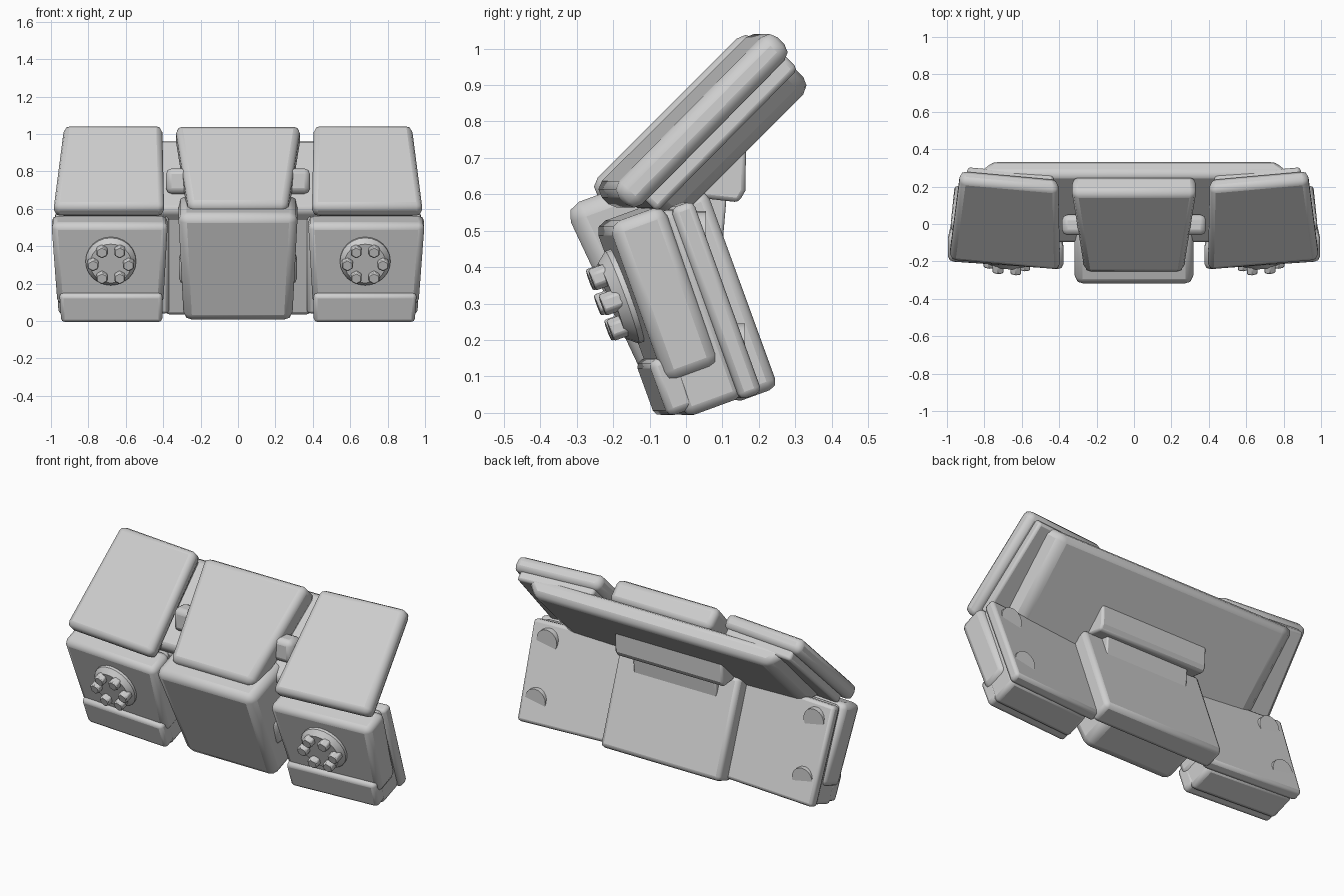
import bpy, bmesh, math
from mathutils import Matrix, Vector

if "Cube" in bpy.data.objects:
    bpy.data.objects.remove(bpy.data.objects["Cube"], do_unlink=True)

grey = bpy.data.materials.new("plain_grey")
grey.use_nodes = True
grey.diffuse_color = (0.62, 0.62, 0.62, 1)
grey.node_tree.nodes["Principled BSDF"].inputs["Base Color"].default_value = (0.62, 0.62, 0.62, 1)

LOWER = Matrix.Rotation(math.radians(20), 4, 'X')
UPPER = Matrix.Rotation(math.radians(-45), 4, 'X')
WORLD = Matrix.Identity(4)


def finish(bm, name, tilt, yaw=0, side=1, bevel=0, segments=2):
    """Tilt, sweep back, mirror and bevel a mesh, then add it to the scene."""
    bm.transform(tilt)
    for v in bm.verts:
        v.co.y += yaw * (abs(v.co.x) - 0.4)
        v.co.x *= side
    bmesh.ops.recalc_face_normals(bm, faces=bm.faces)
    mesh = bpy.data.meshes.new(name)
    bm.to_mesh(mesh)
    bm.free()
    mesh.materials.append(grey)
    ob = bpy.data.objects.new(name, mesh)
    bpy.context.collection.objects.link(ob)
    if bevel:
        mod = ob.modifiers.new("bevel", 'BEVEL')
        mod.width, mod.segments = bevel, segments
        mod.limit_method = 'ANGLE'
    bpy.ops.object.select_all(action='DESELECT')
    ob.select_set(True)
    bpy.context.view_layer.objects.active = ob
    bpy.ops.object.shade_smooth_by_angle(angle=math.radians(28))
    return ob


def slab(name, tilt, bottom_x, top_x, depth, height, front_low=None, back_shrink=0, **kw):
    """Tapered block: x ranges at bottom and top, depth and height in the tilted frame."""
    bm = bmesh.new()
    bmesh.ops.create_cube(bm, size=1)
    for v in bm.verts:
        top, back = v.co.z > 0, v.co.y > 0
        xs = top_x if top else bottom_x
        x = xs[1] - back * back_shrink if v.co.x > 0 else xs[0] + back * back_shrink
        y = depth[back]
        if front_low is not None and not back and not top:
            y = front_low
        v.co = Vector((x, y, height[top]))
    return finish(bm, name, tilt, **kw)


def disc(bm, centre, radius, y0, y1, sides, tip=1.0):
    """Cylinder along y from y0 to y1; the y1 end is scaled by tip."""
    turn = Matrix.Translation((centre[0], (y0 + y1) / 2, centre[1])) @ Matrix.Rotation(math.pi / 2, 4, 'X')
    bmesh.ops.create_cone(bm, cap_ends=True, segments=sides, radius1=radius,
                          radius2=radius * tip, depth=abs(y1 - y0), matrix=turn)


def profile(name, points, half_width, bevel):
    """Side outline in y and z, extruded across x."""
    bm = bmesh.new()
    face = bm.faces.new([bm.verts.new((-half_width, y, z)) for y, z in points])
    out = bmesh.ops.extrude_face_region(bm, geom=[face])
    moved = [g for g in out["geom"] if isinstance(g, bmesh.types.BMVert)]
    bmesh.ops.translate(bm, verts=moved, vec=(2 * half_width, 0, 0))
    return finish(bm, name, WORLD, bevel=bevel)


# Centre plates
slab("upper_centre_plate", UPPER, (-.265, .265), (-.335, .335), (-.628, -.49), (.25, .86), bevel=.035)
slab("lower_centre_plate", LOWER, (-.29, .29), (-.32, .32), (-.122, .22), (.015, .645), front_low=-.065, bevel=.045)

# Backing plates
slab("upper_back_plate", UPPER, (-.86, .86), (-.86, .86), (-.50, -.39), (.34, .88), back_shrink=.1, bevel=.035)
slab("lower_back_plate", LOWER, (-.39, .39), (-.39, .39), (.13, .262), (-.02, .555), bevel=.025)

# Hinge parts
slab("hinge_bar", WORLD, (-.385, .385), (-.385, .385), (-.06, .05), (.68, .815), bevel=.03)
slab("lower_hinge_bar", LOWER, (-.315, .315), (-.315, .315), (0, .12), (.2, .36), bevel=.03)
profile("rear_bracket", [(.165, .745), (.163, .61), (.145, .578), (.04, .59), (0, .65)], .35, .012)
profile("bracket_foot", [(.113, .61), (.1, .46), (0, .46), (0, .61)], .27, .008)

# Mirrored side assemblies
for label, s in (("left", 1), ("right", -1)):
    slab(label + "_upper_plate", UPPER, (.395, .987), (.405, .93), (-.615, -.525), (.253, .875),
         yaw=.09, side=s, bevel=.032)
    slab(label + "_upper_lining", UPPER, (.43, .94), (.43, .89), (-.56, -.48), (.30, .855),
         yaw=.09, side=s, bevel=.015)
    slab(label + "_lower_plate", LOWER, (.40, .965), (.375, .998), (-.06, .10), (.105, .572),
         yaw=.07, side=s, bevel=.032)
    slab(label + "_lower_core", LOWER, (.41, .945), (.395, .965), (-.04, .13), (.0, .555),
         yaw=.07, side=s, bevel=.025)
    slab(label + "_lower_lining", LOWER, (.37, .96), (.37, .98), (.115, .18), (-.005, .555),
         yaw=.07, side=s, bevel=.018)
    slab(label + "_foot_plate", LOWER, (.405, .945), (.405, .955), (-.085, .0), (.018, .18),
         yaw=.07, side=s, bevel=.02)

    # Round cap with a ring of hexagonal bolts
    bm = bmesh.new()
    disc(bm, (.68, .365), .135, -.02, -.075, 24)
    disc(bm, (.68, .365), .135, -.075, -.105, 24, .82)
    finish(bm, label + "_round_cap", LOWER, yaw=.07, side=s)
    bm = bmesh.new()
    for i in range(6):
        a = i * math.pi / 3
        spot = (.68 + .095 * math.cos(a), .365 + .085 * math.sin(a))
        disc(bm, spot, .033, -.07, -.14, 6)
    finish(bm, label + "_cap_bolts", LOWER, yaw=.07, side=s, bevel=.005, segments=1)

    # Upright studs half sunk in the sloping back
    for spot, z, y in (("upper", .488, .055), ("lower", .18, .162)):
        bm = bmesh.new()
        disc(bm, (.87, z), .066, y, y - .08, 20)
        finish(bm, f"{label}_{spot}_stud", WORLD, side=s)
